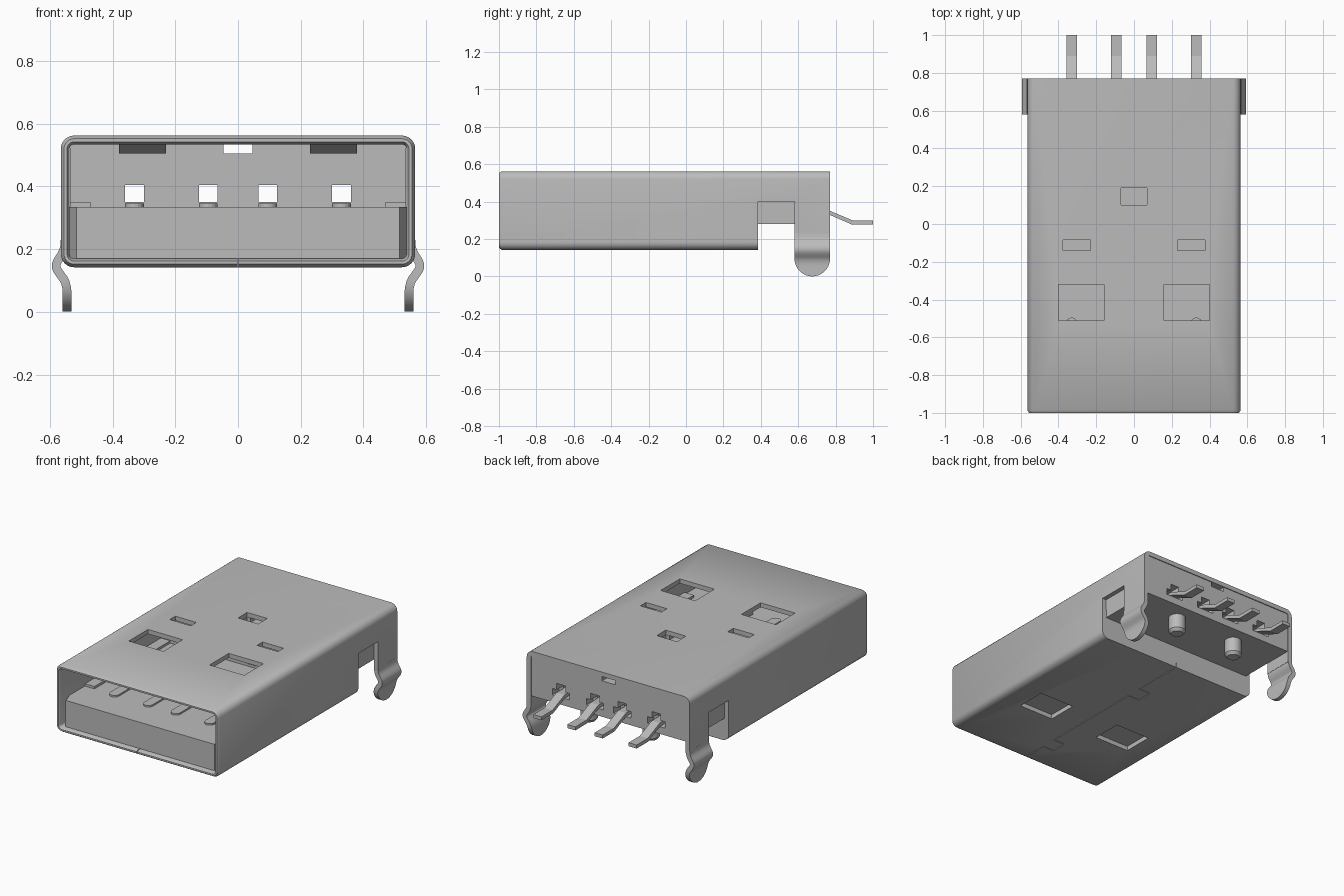
import bpy, bmesh, math

cube = bpy.data.objects.get("Cube")
if cube:
    bpy.data.objects.remove(cube, do_unlink=True)

GREY = (0.5, 0.5, 0.5, 1)
metal = bpy.data.materials.new("plain grey")
metal.use_nodes = True
metal.diffuse_color = GREY
bsdf = next(n for n in metal.node_tree.nodes if n.type == 'BSDF_PRINCIPLED')
bsdf.inputs["Base Color"].default_value = GREY


def make(name, bm):
    bmesh.ops.recalc_face_normals(bm, faces=bm.faces)
    mesh = bpy.data.meshes.new(name)
    bm.to_mesh(mesh)
    bm.free()
    mesh.materials.append(metal)
    ob = bpy.data.objects.new(name, mesh)
    bpy.context.collection.objects.link(ob)
    return ob


def activate(ob):
    bpy.ops.object.select_all(action='DESELECT')
    ob.select_set(True)
    bpy.context.view_layer.objects.active = ob


def smooth(ob):
    activate(ob)
    bpy.ops.object.shade_smooth_by_angle(angle=math.radians(35))


def add_box(bm, x0, x1, y0, y1, z0, z1):
    vs = bmesh.ops.create_cube(bm, size=1)["verts"]
    for v in vs:
        v.co.x = x1 if v.co.x > 0 else x0
        v.co.y = y1 if v.co.y > 0 else y0
        v.co.z = z1 if v.co.z > 0 else z0


def boxes(name, *specs):
    bm = bmesh.new()
    for s in specs:
        add_box(bm, *s)
    return make(name, bm)


def prism(name, points, offset):
    """Extrude a flat polygon of 3D points along an offset."""
    bm = bmesh.new()
    face = bm.faces.new([bm.verts.new(p) for p in points])
    new = bmesh.ops.extrude_face_region(bm, geom=[face])["geom"]
    bmesh.ops.translate(bm, vec=offset, verts=[g for g in new if isinstance(g, bmesh.types.BMVert)])
    return make(name, bm)


def cut(ob, *specs):
    """Subtract boxes that do not overlap one another."""
    cutter = boxes("cutter", *specs)
    cutter.hide_render = True
    activate(ob)
    mod = ob.modifiers.new("cut", 'BOOLEAN')
    mod.operation = 'DIFFERENCE'
    mod.solver = 'EXACT'
    mod.object = cutter
    bpy.ops.object.modifier_apply(modifier=mod.name)
    bpy.data.objects.remove(cutter, do_unlink=True)


def mirrored(x0, x1, *rest):
    return [(x0, x1, *rest), (-x1, -x0, *rest)]


# Shell dimensions
W, BOTTOM, TOP, BACK, WALL = 0.565, 0.142, 0.562, 0.77, 0.028


def ring(bm, y, inset):
    r = 0.042 - inset
    hw, lo, hi = W - inset - r, BOTTOM + inset + r, TOP - inset - r
    corners = [(hw, hi), (-hw, hi), (-hw, lo), (hw, lo)]
    verts = []
    for i, (cx, cz) in enumerate(corners):
        for k in range(7):
            a = math.radians(90 * i + 15 * k)
            verts.append(bm.verts.new((cx + r * math.cos(a), y, cz + r * math.sin(a))))
    return verts


# Metal shell: a folded tube with a softened mouth
bm = bmesh.new()
rings = [ring(bm, y, i) for y, i in
         [(BACK, 0), (-0.985, 0), (-1, 0.01), (-1, 0.02), (-0.985, WALL), (BACK, WALL)]]
for a, b in zip(rings, rings[1:] + rings[:1]):
    for i in range(len(a)):
        j = (i + 1) % len(a)
        bm.faces.new((a[i], a[j], b[j], b[i]))
shell = make("metal_shell", bm)

# Open rear underside, side notches, and the windows
cut(shell, (-1, 1, 0.385, 1, 0, 0.21))
cut(shell, (-1, 1, 0.385, 0.58, 0, 0.4))
cut(shell, *mirrored(0.16, 0.4, -0.51, -0.32, 0.5, 0.7),
    *mirrored(0.23, 0.375, -0.14, -0.085, 0.5, 0.7),
    *mirrored(0.17, 0.41, -0.55, -0.36, 0, 0.2),
    (-0.07, 0.07, 0.1, 0.19, 0.5, 0.7))

# Fine folded seam under the shell, with interlocking tabs
g = 0.002
start = -1.1
for y in (-0.78, 0.0):
    cut(shell, (-g, g, start, y - 0.05, 0.1, 0.2))
    cut(shell, (-0.08, g, y - 0.05 - g, y - 0.05 + g, 0.1, 0.2))
    cut(shell, (-0.08 - g, -0.08 + g, y - 0.05, y + 0.05, 0.1, 0.2))
    cut(shell, (-0.08, g, y + 0.05 - g, y + 0.05 + g, 0.1, 0.2))
    start = y + 0.05
cut(shell, (-g, g, start, 0.5, 0.1, 0.2))
smooth(shell)

# Tongue with tapered front corners
outline = [(-0.515, -0.97), (0.515, -0.97), (0.537, -0.9), (0.537, 0.385),
           (-0.537, 0.385), (-0.537, -0.9)]
prism("tongue", [(x, y, 0.17) for x, y in outline], (0, 0, 0.165))
boxes("tongue_side_rails", *mirrored(0.47, 0.535, -0.75, 0.05, 0.33, 0.35))

# Rear housing with contact channels and a key slot
housing = boxes("rear_housing", (-0.536, 0.536, 0, 0.766, 0.28, 0.533))
PINS = (-0.33, -0.095, 0.095, 0.33)
cut(housing, *[(x - 0.03, x + 0.03, -0.1, 0.9, 0.35, 0.405) for x in PINS])
cut(housing, *[(x - 0.06, x + 0.06, 0.7, 0.9, 0.325, 0.365) for x in PINS])
cut(housing, (-0.046, 0.046, -0.1, 0.9, 0.505, 0.6))
cut(housing, (-0.07, 0.07, 0.1, 0.19, 0.505, 0.6))

# Contacts: rear pins and rounded pads on the tongue
pin_side = [(0.02, 0.328), (0.77, 0.328), (0.885, 0.278), (1, 0.278),
            (1, 0.3), (0.89, 0.3), (0.77, 0.35), (0.02, 0.35)]
for n, px in enumerate(PINS):
    prism(f"pin_{n + 1}", [(px - 0.028, y, z) for y, z in pin_side], (0.056, 0, 0))
    pad = []
    for centre, first in ((-0.525, 0), (-0.75, 180)):
        for k in range(9):
            a = math.radians(first + 22.5 * k)
            pad.append((px + 0.03 * math.cos(a), centre + 0.03 * math.sin(a), 0.333))
    prism(f"contact_pad_{n + 1}", pad, (0, 0, 0.012))

# Spring tabs dipping below the roof
for side, name in ((-1, "right"), (1, "left")):
    wedge = [(-0.31, 0.536), (-0.24, 0.505), (-0.2, 0.505), (-0.14, 0.536)]
    prism(f"spring_tab_{name}", [(side * 0.305 - 0.075, y, z) for y, z in wedge], (0.15, 0, 0))

# Locating pegs below the housing
for side, name in ((-1, "right"), (1, "left")):
    bm = bmesh.new()
    loops = []
    for r, z in ((0.05, 0.285), (0.05, 0.19), (0.036, 0.172)):
        loops.append([bm.verts.new((side * 0.215 + r * math.cos(k * math.pi / 12),
                                    0.65 + r * math.sin(k * math.pi / 12), z))
                      for k in range(24)])
    for a, b in zip(loops, loops[1:]):
        for i in range(24):
            bm.faces.new((a[i], a[i - 1], b[i - 1], b[i]))
    bm.faces.new(loops[0])
    bm.faces.new(loops[-1])
    smooth(make(f"peg_{name}", bm))

# Snap legs: bent strips with a round foot
HALF = 0.095


def leg_x(z):
    bulge = 0.03 * math.exp(-((z - 0.145) / 0.038) ** 2)
    t = min(1, max(0, (z - 0.07) / 0.1))
    return 0.545 + 0.006 * t * t * (3 - 2 * t) + bulge


heights = [HALF * (1 - math.cos(math.radians(a))) for a in range(6, 91, 12)]
heights += [0.0955 + 0.0095 * k for k in range(1, 13)] + [0.23]
for side, name in ((-1, "right"), (1, "left")):
    bm = bmesh.new()
    rows = []
    for z in heights:
        w = math.sqrt(HALF ** 2 - max(0, HALF - z) ** 2)
        x = leg_x(z)
        slope = (leg_x(z + 0.002) - leg_x(z - 0.002)) / 0.004
        n = math.hypot(1, slope)
        dx, dz = 0.014 / n, -0.014 * slope / n
        rows.append([bm.verts.new((side * (x + s * dx), 0.675 + t * w, z + s * dz))
                     for s, t in ((-1, -1), (1, -1), (1, 1), (-1, 1))])
    for a, b in zip(rows, rows[1:]):
        for i in range(4):
            bm.faces.new((a[i - 1], a[i], b[i], b[i - 1]))
    bm.faces.new(rows[0])
    bm.faces.new(rows[-1])
    smooth(make(f"snap_leg_{name}", bm))
